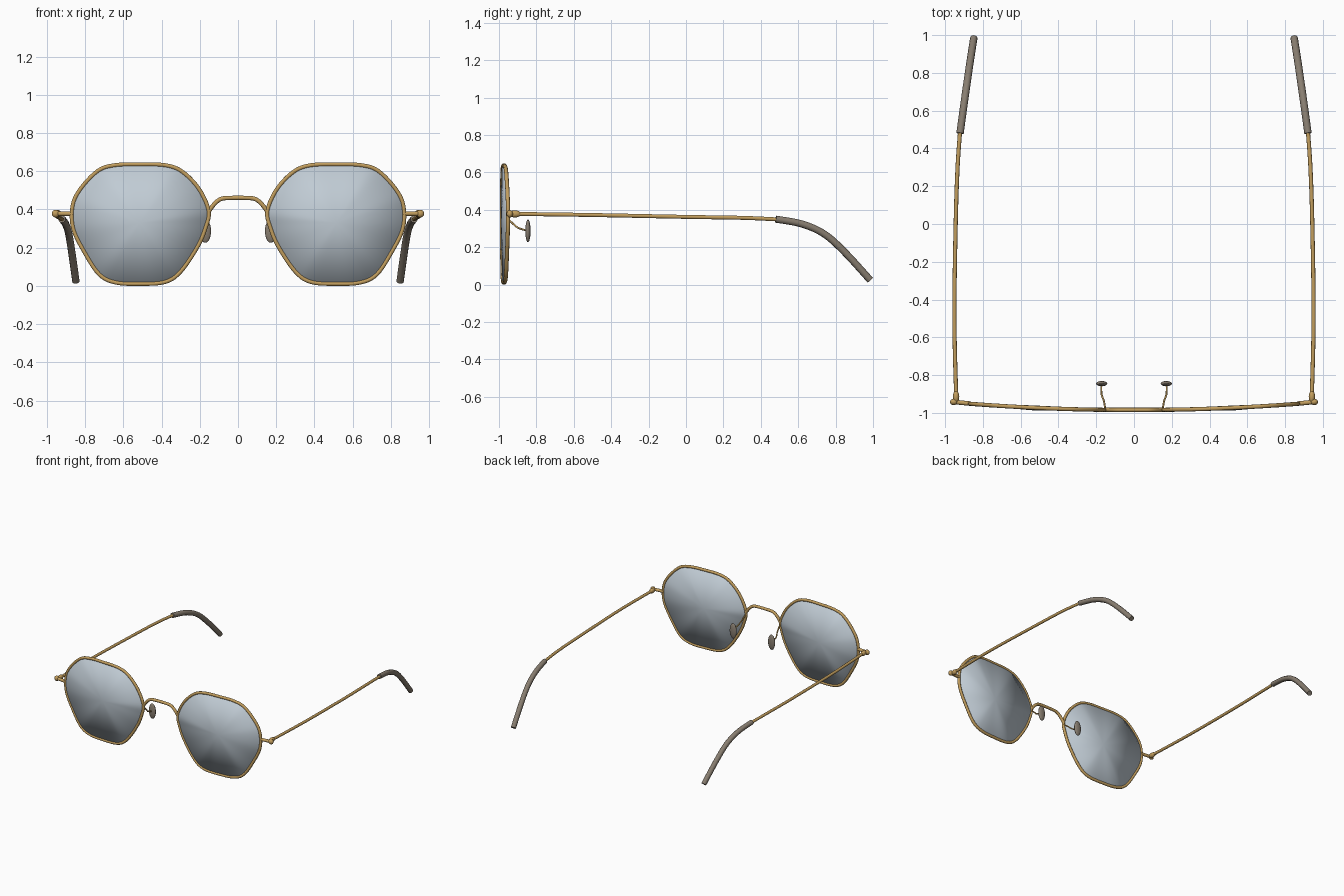
import bpy, bmesh
from mathutils import Vector

if "Cube" in bpy.data.objects:
    bpy.data.objects.remove(bpy.data.objects["Cube"])


def material(name, rgb):
    m = bpy.data.materials.new(name)
    m.diffuse_color = (*rgb, 1)
    m.use_nodes = True
    m.node_tree.nodes["Principled BSDF"].inputs["Base Color"].default_value = m.diffuse_color
    return m


GOLD = material("antique gold", (0.54, 0.34, 0.11))
LENS = material("grey blue lens", (0.53, 0.60, 0.66))
TIP = material("taupe plastic", (0.25, 0.21, 0.165))


def smooth_path(pts, steps, closed=False):
    """Catmull-Rom samples through the given points."""
    p = [Vector(q) for q in pts]
    n = len(p)
    get = (lambda i: p[i % n]) if closed else (lambda i: p[max(0, min(n - 1, i))])
    out = []
    for i in range(n if closed else n - 1):
        a, b, c, d = get(i - 1), get(i), get(i + 1), get(i + 2)
        for k in range(steps):
            t = k / steps
            out.append(0.5 * (2 * b + (c - a) * t + (2 * a - 5 * b + 4 * c - d) * t * t
                              + (3 * b - a - 3 * c + d) * t ** 3))
    return out if closed else out + [p[-1]]


def shade(ob, angle):
    bpy.ops.object.select_all(action='DESELECT')
    ob.select_set(True)
    bpy.context.view_layer.objects.active = ob
    bpy.ops.object.shade_smooth_by_angle(angle=angle)


def tube(name, pts, r, mat, closed=False):
    cu = bpy.data.curves.new(name, 'CURVE')
    cu.dimensions = '3D'
    cu.bevel_depth = r
    cu.bevel_resolution = 3
    cu.use_fill_caps = True
    s = cu.splines.new('POLY')
    s.points.add(len(pts) - 1)
    for i, q in enumerate(pts):
        s.points[i].co = (*q, 1)
    s.use_cyclic_u = closed
    ob = bpy.data.objects.new(name, cu)
    bpy.context.collection.objects.link(ob)
    bpy.ops.object.select_all(action='DESELECT')
    ob.select_set(True)
    bpy.context.view_layer.objects.active = ob
    bpy.ops.object.convert(target='MESH')
    ob = bpy.context.view_layer.objects.active
    ob.data.materials.clear()
    ob.data.materials.append(mat)
    shade(ob, 0.8)
    return ob


def ellipsoid(name, loc, scale, mat):
    bpy.ops.mesh.primitive_uv_sphere_add(segments=20, ring_count=12, radius=1, location=loc)
    ob = bpy.context.object
    ob.name = name
    ob.scale = scale
    ob.data.materials.append(mat)
    shade(ob, 1.5)


def front_y(x):
    return -0.985 + 0.044 * x * x


# Rounded octagonal lens outline, x and z, right lens
OUTLINE = [(0.385, 0.632), (0.52, 0.636), (0.64, 0.632), (0.73, 0.604), (0.822, 0.51),
           (0.865, 0.42), (0.862, 0.30), (0.802, 0.175), (0.725, 0.06), (0.64, 0.018),
           (0.52, 0.011), (0.385, 0.020), (0.302, 0.073), (0.212, 0.205), (0.168, 0.31),
           (0.154, 0.395), (0.206, 0.51), (0.295, 0.6)]

for side, s in (("right", 1), ("left", -1)):
    # Rim
    flat = smooth_path([(x, 0, z) for x, z in OUTLINE], 5, True)
    rim = [Vector((s * q.x, front_y(q.x), q.z)) for q in flat]
    tube(side + "_rim", rim, 0.011, GOLD, True)

    # Lens: domed front and back fans joined by a thin wall hidden in the rim
    bm = bmesh.new()
    cx, cz, n = 0.515, 0.33, len(rim)
    loops = []
    for bulge, off in ((-0.015, -0.005), (0.012, 0.005)):
        edge = [bm.verts.new(q + Vector((0, off, 0))) for q in rim]
        mid = bm.verts.new((s * cx, front_y(cx) + bulge, cz))
        for i in range(n):
            bm.faces.new((edge[i], edge[(i + 1) % n], mid))
        loops.append(edge)
    f, b = loops
    for i in range(n):
        j = (i + 1) % n
        bm.faces.new((f[i], f[j], b[j], b[i]))
    bmesh.ops.recalc_face_normals(bm, faces=bm.faces)
    me = bpy.data.meshes.new(side + "_lens")
    bm.to_mesh(me)
    bm.free()
    me.materials.append(LENS)
    lens = bpy.data.objects.new(side + "_lens", me)
    bpy.context.collection.objects.link(lens)
    shade(lens, 3.14)

    # End piece and hinge
    tube(side + "_end_piece", [(s * 0.865, -0.951, 0.378), (s * 0.955, -0.942, 0.378)], 0.012, GOLD)
    ellipsoid(side + "_hinge_ball", (s * 0.954, -0.942, 0.378), (0.02, 0.017, 0.02), GOLD)
    ellipsoid(side + "_hinge_sleeve", (s * 0.942, -0.915, 0.378), (0.017, 0.033, 0.019), GOLD)

    # Temple arm
    arm = smooth_path([(s * 0.941, -0.92, 0.378), (s * 0.951, -0.5, 0.372),
                       (s * 0.944, 0.0, 0.362), (s * 0.934, 0.3, 0.357),
                       (s * 0.92, 0.5, 0.348)], 6)
    tube(side + "_temple_arm", arm, 0.011, GOLD)

    # Ear tip
    tip = smooth_path([(s * 0.921, 0.48, 0.350), (s * 0.902, 0.62, 0.324), (s * 0.885, 0.74, 0.27),
                       (s * 0.869, 0.85, 0.172), (s * 0.848, 0.985, 0.024)], 6)
    tube(side + "_ear_tip", tip, 0.0195, TIP)

    # Nose pad and its wire
    wire = smooth_path([(s * 0.152, -0.98, 0.375), (s * 0.16, -0.935, 0.335),
                        (s * 0.172, -0.9, 0.305), (s * 0.173, -0.85, 0.288)], 5)
    tube(side + "_pad_wire", wire, 0.005, GOLD)
    ellipsoid(side + "_nose_pad", (s * 0.171, -0.845, 0.287), (0.03, 0.014, 0.061), TIP)

# Bridge
half = [(0.152, -0.983, 0.39), (0.127, -0.984, 0.425), (0.095, -0.984, 0.452), (0.055, -0.984, 0.46)]
pts = [(-x, y, z) for x, y, z in half] + half[::-1]
tube("bridge", smooth_path(pts, 5), 0.0115, GOLD)
